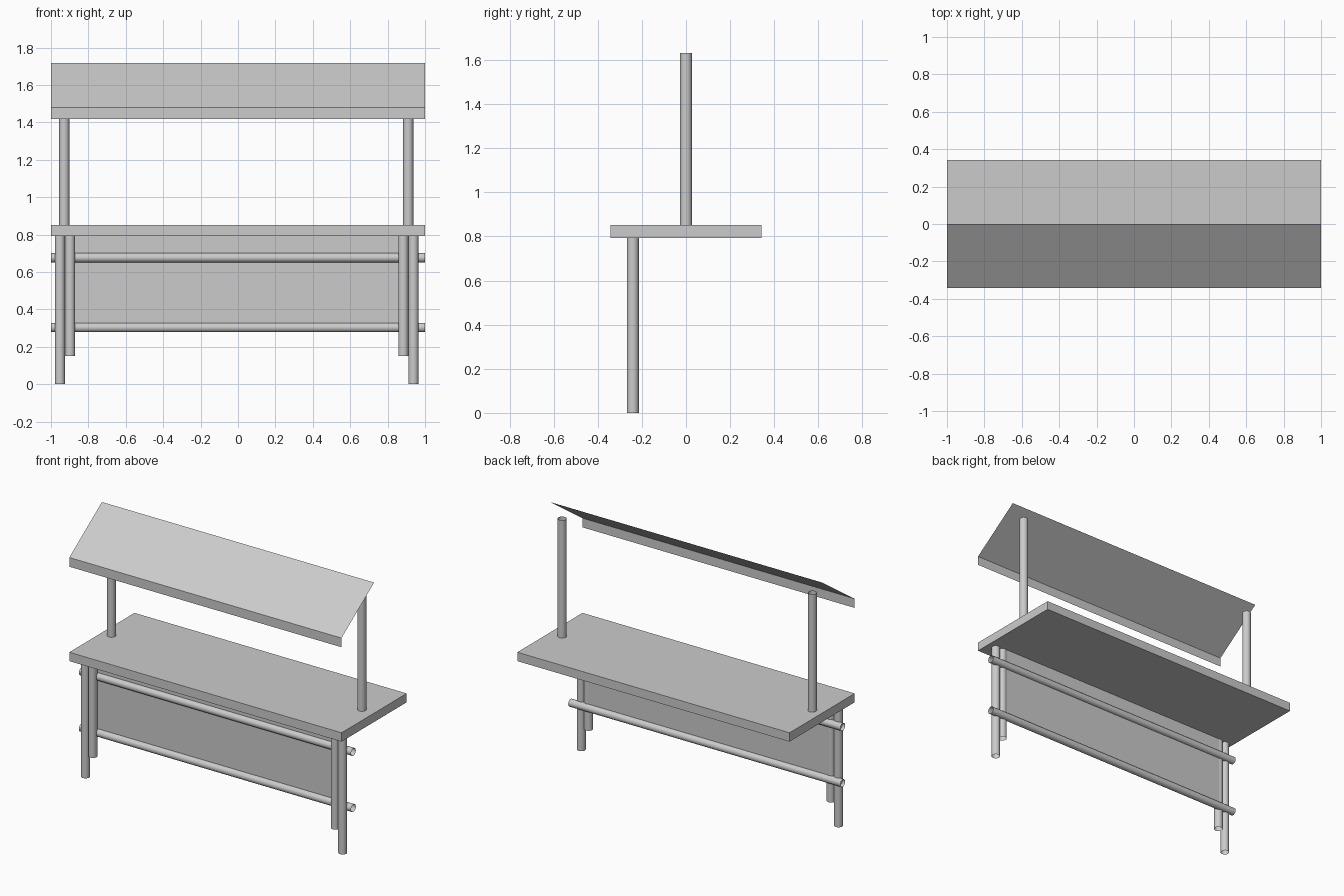
import bpy
import math

if "Cube" in bpy.data.objects:
    bpy.data.objects.remove(bpy.data.objects["Cube"])


def mesh_object(name, verts, faces):
    mesh = bpy.data.meshes.new(name)
    mesh.from_pydata(verts, [], faces)
    obj = bpy.data.objects.new(name, mesh)
    bpy.context.collection.objects.link(obj)
    return obj


def tube(name, centre, length, radius, along_x=False):
    # open-ended thin-walled pole
    rot = (0, math.pi / 2, 0) if along_x else (0, 0, 0)
    bpy.ops.mesh.primitive_cylinder_add(vertices=24, radius=radius, depth=length,
                                        end_fill_type='NOTHING', location=centre, rotation=rot)
    obj = bpy.context.object
    obj.name = name
    bpy.ops.object.shade_smooth_by_angle()
    return obj


def upright(name, x, y, z0, z1):
    return tube(name, (x, y, (z0 + z1) / 2), z1 - z0, 0.027)


def sheet(name, x0, x1, profile):
    # zero-thickness sheet: a (y, z) profile swept along x
    n = len(profile)
    verts = [(x, y, z) for x in (x0, x1) for y, z in profile]
    faces = [(i, n + i, n + i + 1, i + 1) for i in range(n - 1)]
    return mesh_object(name, verts, faces)


HALF_DEPTH = 0.342
TOP, UNDER = 0.851, 0.792
LEG_Y, RAIL_Y = -0.241, -0.217

# counter top
bpy.ops.mesh.primitive_cube_add(size=1, location=(0, 0, (TOP + UNDER) / 2))
counter = bpy.context.object
counter.name = "counter_top"
counter.scale = (2, 2 * HALF_DEPTH, TOP - UNDER)

# long outer legs, short inner legs and canopy posts
for side, outer, inner, post in (("left", -0.952, -0.898, -0.929),
                                 ("right", 0.938, 0.884, 0.910)):
    upright(f"outer_leg_{side}", outer, LEG_Y, 0, UNDER)
    upright(f"inner_leg_{side}", inner, LEG_Y, 0.15, UNDER)
    upright(f"canopy_post_{side}", post, 0, TOP, 1.633)

# horizontal rails
for name, z in (("lower_rail", 0.303), ("upper_rail", 0.676)):
    tube(name, (0, RAIL_Y, z), 2, 0.025, along_x=True)

# cloth panel hung through the rails
sheet("front_panel", -0.89, 0.88, [(RAIL_Y, 0.303), (RAIL_Y, UNDER)])

# sloping canopy with a short front valance
sheet("canopy", -1, 1, [(-HALF_DEPTH, 1.419), (-HALF_DEPTH, 1.48), (0, 1.718)])
